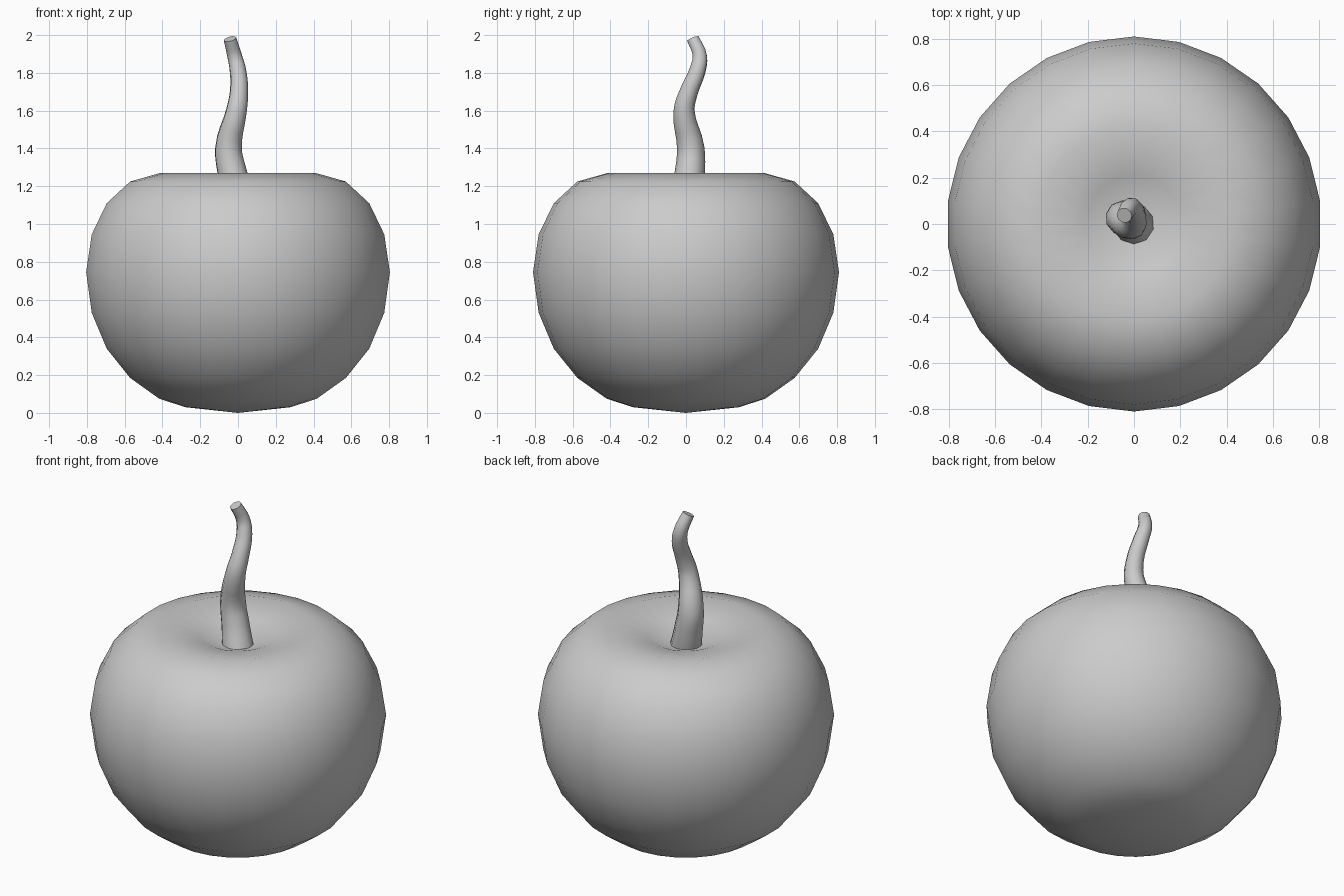
import bpy, bmesh, math
from mathutils import Matrix

cube = bpy.data.objects.get("Cube")
if cube:
    bpy.data.objects.remove(cube, do_unlink=True)

GREY = 0.6
grey = bpy.data.materials.new("plain grey")
grey.use_nodes = True
grey.diffuse_color = (GREY, GREY, GREY, 1)
grey.node_tree.nodes["Principled BSDF"].inputs["Base Color"].default_value = (GREY, GREY, GREY, 1)


def add_object(name, data):
    obj = bpy.data.objects.new(name, data)
    bpy.context.collection.objects.link(obj)
    data.materials.append(grey)
    return obj


# Fruit body: a lathed profile with a dimple at the top
SIDES = 26
profile = [(0, 0), (0.28, 0.03), (0.42, 0.075), (0.575, 0.185), (0.7, 0.34),
           (0.78, 0.53), (0.81, 0.745), (0.78, 0.945), (0.7, 1.11),
           (0.575, 1.225), (0.415, 1.27), (0.21, 1.225), (0, 1.14)]
bm = bmesh.new()
points = [bm.verts.new((0, r, z)) for r, z in profile]
edges = [bm.edges.new(pair) for pair in zip(points, points[1:])]
bmesh.ops.spin(bm, geom=points + edges, cent=(0, 0, 0), axis=(0, 0, 1),
               angle=math.tau, steps=SIDES, use_merge=True)
bmesh.ops.remove_doubles(bm, verts=bm.verts, dist=0.001)
bmesh.ops.recalc_face_normals(bm, faces=bm.faces)
for face in bm.faces:
    face.smooth = True
mesh = bpy.data.meshes.new("fruit_body")
bm.to_mesh(mesh)
bm.free()
add_object("fruit_body", mesh)

# Stem: a tapered, twisting tube with closed ends (x, y, z, radius)
path = [(0, 0, 1.15, 0.09), (-0.03, 0.02, 1.27, 0.08), (-0.05, 0.025, 1.4, 0.073),
        (-0.008, -0.01, 1.6, 0.056), (0.005, 0.015, 1.7, 0.049),
        (0, 0.06, 1.81, 0.044), (-0.018, 0.073, 1.89, 0.039),
        (-0.042, 0.037, 1.98, 0.034)]
curve = bpy.data.curves.new("stem", "CURVE")
curve.dimensions = "3D"
curve.bevel_depth = 1
curve.bevel_resolution = 3
curve.resolution_u = 4
curve.use_fill_caps = True
spline = curve.splines.new("BEZIER")
spline.bezier_points.add(len(path) - 1)
for point, (x, y, z, radius) in zip(spline.bezier_points, path):
    point.co = (x, y, z)
    point.radius = radius
    point.handle_left_type = point.handle_right_type = "AUTO"

stem = add_object("stem", curve)
bpy.ops.object.select_all(action="DESELECT")
stem.select_set(True)
bpy.context.view_layer.objects.active = stem
bpy.ops.object.convert(target="MESH")
bpy.ops.object.shade_smooth_by_angle(angle=math.radians(40))
